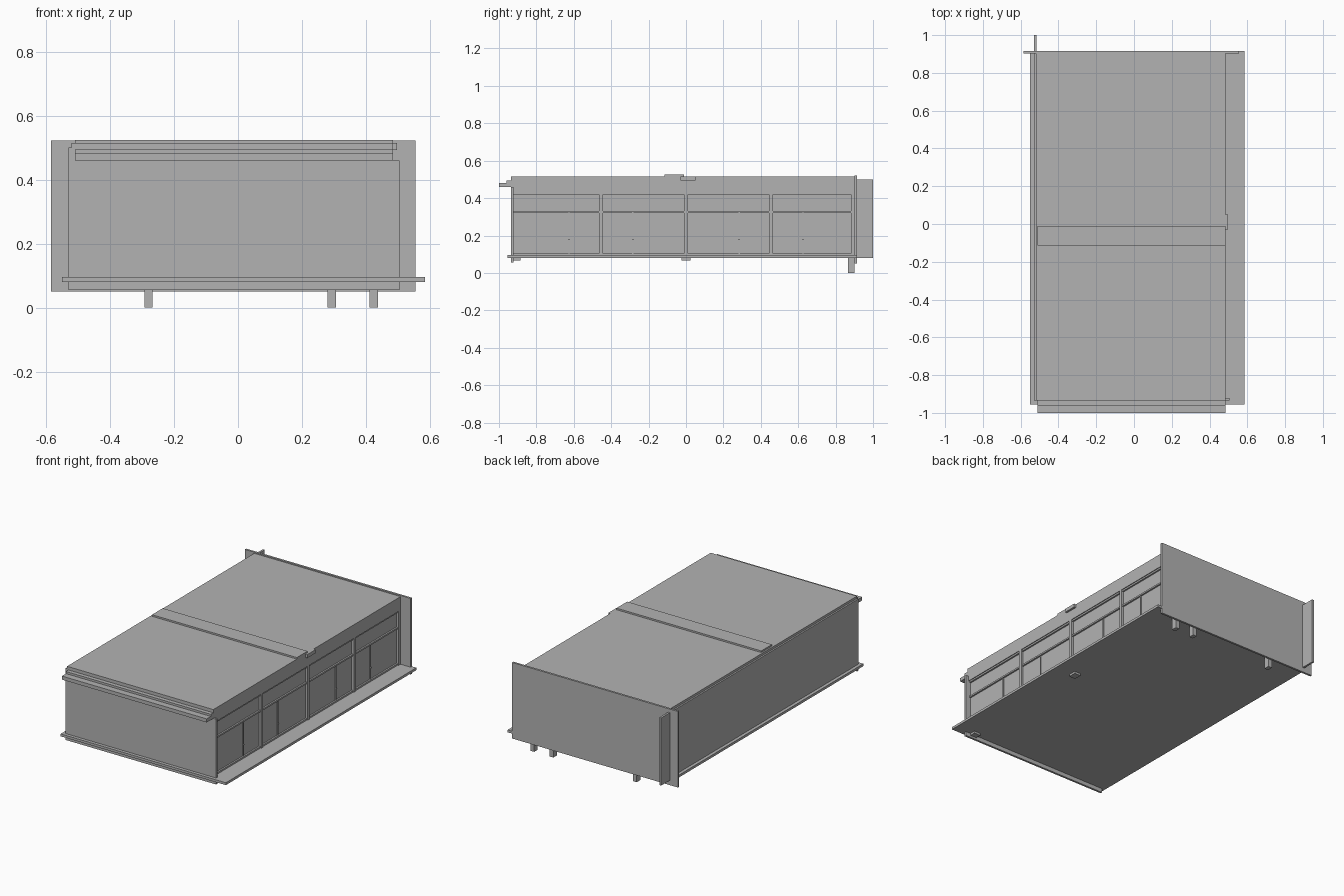
import bpy
import bmesh
from mathutils import Vector

default_cube = bpy.data.objects.get("Cube")
if default_cube:
    bpy.data.objects.remove(default_cube, do_unlink=True)


def make_material(name, shade):
    material = bpy.data.materials.new(name)
    material.use_nodes = True
    colour = (shade, shade, shade, 1)
    material.diffuse_color = colour
    shader = material.node_tree.nodes["Principled BSDF"]
    shader.inputs["Base Color"].default_value = colour
    return material


plain_grey = make_material("plain_grey", 0.45)


def box(name, x, y, z):
    """Add a box that fills a (low, high) range on each axis."""
    low, high = (Vector(corner) for corner in zip(x, y, z))
    shape = bmesh.new()
    bmesh.ops.create_cube(shape, size=1)
    bmesh.ops.scale(shape, vec=high - low, verts=shape.verts)
    bmesh.ops.translate(shape, vec=(low + high) / 2, verts=shape.verts)
    mesh = bpy.data.meshes.new(name)
    shape.to_mesh(mesh)
    shape.free()
    mesh.materials.append(plain_grey)
    bpy.context.collection.objects.link(bpy.data.objects.new(name, mesh))


def above(start, size):
    """Range that grows upward from its start."""
    return (start, start + size)


def below(end, size):
    """Range that grows downward from its end."""
    return (end - size, end)


def around(centre, half):
    """Range spread evenly about its centre."""
    return (centre - half, centre + half)


# Shared dimensions
sheet = 0.013
bar = 0.01
floor_under = 0.08
floor_top = floor_under + 0.015
front_face = -0.935
front_inside = front_face + sheet
back_inside = 0.902
back_face = back_inside + sheet
closed_side = -0.53
closed_inside = closed_side + sheet
roof_side = 0.485
roof_under = 0.43
roof_top = 0.515
wall_top = 0.5
beam_under = 0.46
beam_top = beam_under + 0.022
beam_span = (-0.51, roof_side)
glass_face = 0.47

# Floor slab with the open walkway on the glazed side
box("floor_slab", x=(-0.55, 0.585), y=(-0.955, back_face),
    z=(floor_under, floor_top))

# Solid walls
box("front_wall", x=(closed_side, 0.505), y=(front_face, front_inside),
    z=(0.055, beam_under))
box("side_wall", x=(closed_side, closed_inside), y=(front_face, back_inside),
    z=(floor_under, wall_top))
box("back_wall", x=(-0.585, 0.555), y=(back_inside, back_face), z=(0.05, 0.522))
box("back_fin", x=(closed_side, closed_inside), y=(back_face, 1),
    z=(floor_under, wall_top))

# Roof with its cap strip, drain box and rear trim
box("roof", x=(closed_side + bar, roof_side), y=(front_face, back_inside),
    z=(roof_under, roof_top))
box("roof_cap_strip", x=beam_span, y=(-0.115, -bar), z=above(roof_top, bar))
box("roof_drain_box", x=above(roof_side, sheet), y=around(bar, 0.04),
    z=below(roof_top, 0.022))
box("rear_edge_trim", x=(glass_face, roof_side), y=below(back_inside, 0.02),
    z=(floor_top, roof_top))

# Front canopy beam with its upper step
box("canopy_beam", x=beam_span, y=(-1, front_face), z=(beam_under, beam_top))
box("canopy_upper_step", x=beam_span, y=below(front_face, 0.025),
    z=above(beam_top, sheet))

# Glazed side: one long pane with rails across it
glazed_length = (front_inside, back_inside - sheet)
box("glazing", x=below(glass_face, bar), y=glazed_length,
    z=(floor_top, roof_under))
transom = 0.32
rails = {"sill": floor_top, "transom": transom, "top_rail": roof_under - bar}
for name, height in rails.items():
    box(name, x=above(glass_face, bar), y=glazed_length, z=above(height, bar))

# Mullions divide the glass into four bays, each bay has a door edge and handle
bay = 0.455
for side in (-1, 0, 1):
    box("mullion", x=above(glass_face, roof_side - glass_face),
        y=around(side * bay, bar), z=(floor_top, roof_under))
for side in (-1, 1):
    for distance in (0.285, 0.625):
        edge = around(side * distance, bar / 3)
        box("door_edge", x=above(glass_face, bar / 2), y=edge,
            z=(floor_top, transom))
        box("door_handle", x=above(glass_face, bar), y=edge,
            z=above(0.175, bar / 2))

# Small pads under the floor and rear support posts
for name, centre in (("middle_pad", 0), ("front_pad", -0.91)):
    box(name, x=around(0.45, 0.022), y=around(centre, 0.025),
        z=below(floor_under, sheet))
for centre in (-0.28, 0.293, 0.425):
    box("support_post", x=around(centre, sheet), y=below(back_inside, 0.035),
        z=(0, floor_under))
